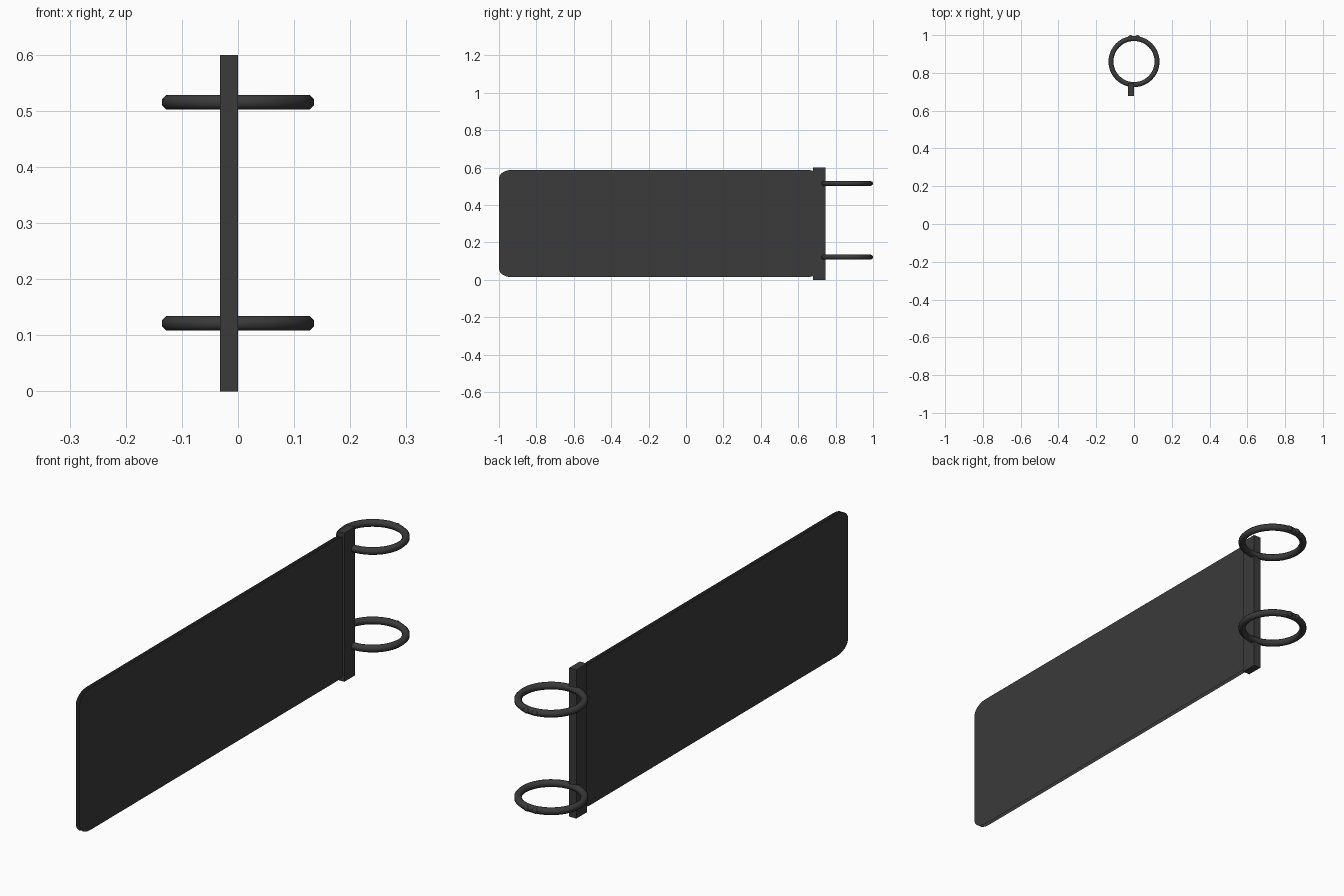
import bpy, math
from mathutils import Matrix

cube = bpy.data.objects.get("Cube")
if cube:
    bpy.data.objects.remove(cube, do_unlink=True)

mat = bpy.data.materials.new("charcoal grey")
mat.use_nodes = True
grey = (0.043, 0.043, 0.043, 1)
mat.diffuse_color = grey
mat.node_tree.nodes["Principled BSDF"].inputs["Base Color"].default_value = grey

BAR_X = -0.016      # centre line of bar and panel
RING_Y = 0.86       # centre of the clamp rings


def finish(name, smooth=False):
    ob = bpy.context.object
    ob.name = name
    ob.data.materials.append(mat)
    if smooth:
        bpy.ops.object.shade_smooth_by_angle(angle=math.radians(50))
    return ob


# Upright bar that joins the panel to the rings
bpy.ops.mesh.primitive_cube_add(size=1)
bar = finish("mounting_bar")
bar.data.transform(Matrix.Translation((BAR_X, 0.712, 0.3)) @ Matrix.Diagonal((0.032, 0.068, 0.6, 1)))


# Sign panel: two thin skins with rounded corners
def rounded_outline(y0, y1, z0, z1, ry, rz, steps=6):
    points = []
    corners = [(y1 - ry, z1 - rz), (y0 + ry, z1 - rz), (y0 + ry, z0 + rz), (y1 - ry, z0 + rz)]
    for i, (cy, cz) in enumerate(corners):
        for s in range(steps + 1):
            a = math.pi / 2 * (i + s / steps)
            points.append((cy + ry * math.cos(a), cz + rz * math.sin(a)))
    return points


outline = rounded_outline(-1, 0.715, 0.014, 0.588, 0.07, 0.045)
n = len(outline)
verts = [(BAR_X + side * 0.008, y, z) for side in (1, -1) for y, z in outline]
faces = [list(range(n)), list(range(2 * n - 1, n - 1, -1))]
mesh = bpy.data.meshes.new("sign_panel")
mesh.from_pydata(verts, [], faces)
mesh.materials.append(mat)
bpy.context.collection.objects.link(bpy.data.objects.new("sign_panel", mesh))

# Clamp rings, each with a pair of small bolts at the back
for level, z in (("lower", 0.1215), ("upper", 0.5155)):
    bpy.ops.mesh.primitive_torus_add(major_radius=0.122, minor_radius=0.0142,
                                     major_segments=48, minor_segments=8)
    ring = finish(level + "_ring", True)
    # turn the tube section so that it has flat top, bottom and sides
    turn = math.pi / 8
    for v in ring.data.vertices:
        r = math.hypot(v.co.x, v.co.y)
        d = r - 0.122
        new_r = 0.122 + d * math.cos(turn) - v.co.z * math.sin(turn)
        new_z = d * math.sin(turn) + v.co.z * math.cos(turn)
        v.co = (v.co.x * new_r / r, v.co.y * new_r / r, new_z)
    ring.location = (0, RING_Y, z)
    for side, sx in (("left", 1), ("right", -1)):
        bpy.ops.mesh.primitive_uv_sphere_add(segments=12, ring_count=8, radius=0.012,
                                             location=(sx * 0.019, 0.988, z))
        finish(f"{level}_{side}_bolt", True)
